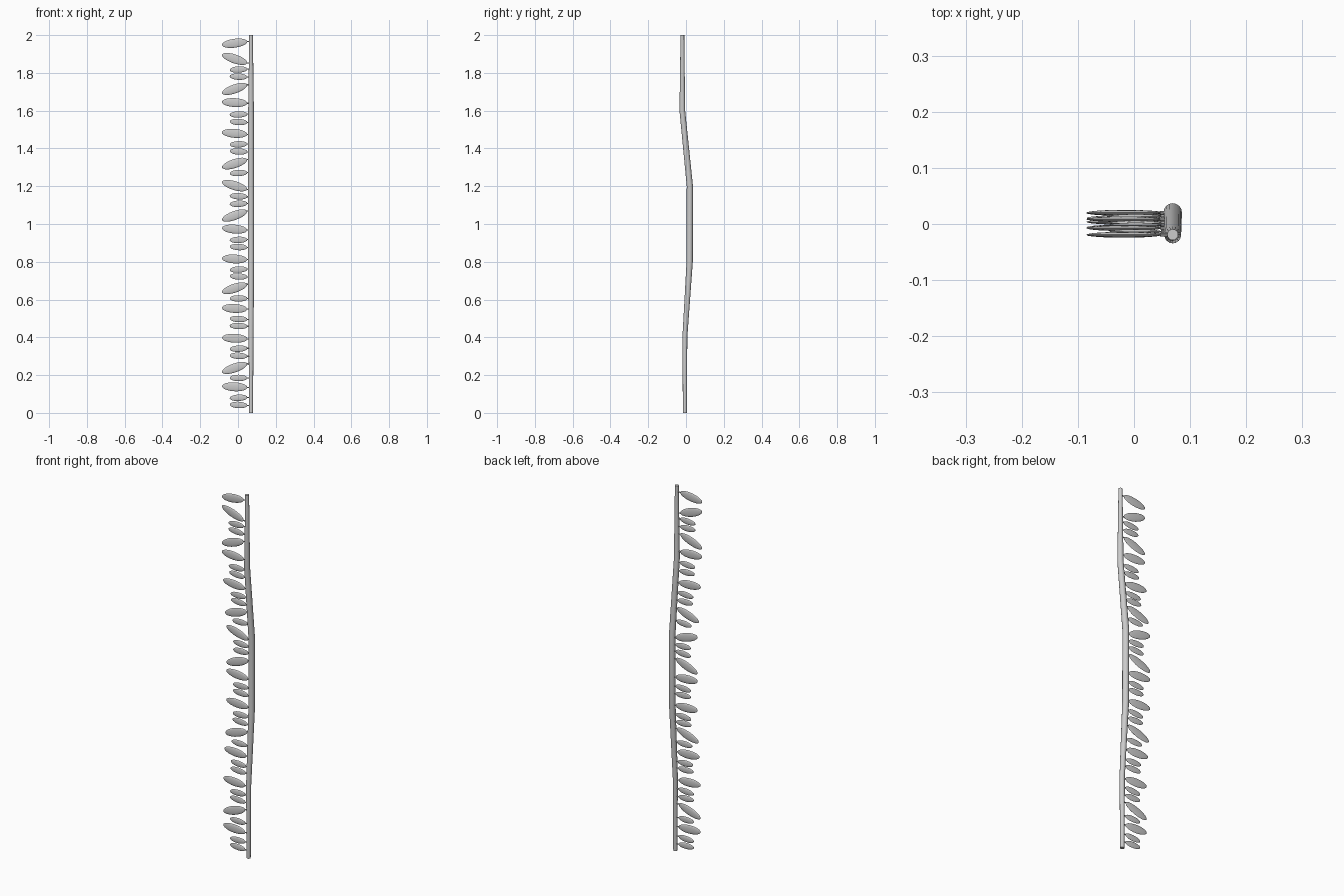
import bpy, bmesh, math
from mathutils import Matrix, Vector

if "Cube" in bpy.data.objects:
    bpy.data.objects.remove(bpy.data.objects["Cube"])

SX = 0.069
# stem stations: z, y, radius
STEM = [(0, -0.006, 0.0105), (0.4, -0.006, 0.013), (0.8, 0.0195, 0.0165),
        (1.2, 0.0205, 0.0165), (1.6, -0.0195, 0.015), (2.0, -0.019, 0.0098)]


def stem_y(z):
    for (z0, y0, _), (z1, y1, _) in zip(STEM, STEM[1:]):
        if z <= z1:
            return y0 + (y1 - y0) * (z - z0) / (z1 - z0)
    return STEM[-1][1]


def finish(bm, name):
    bmesh.ops.recalc_face_normals(bm, faces=bm.faces)
    me = bpy.data.meshes.new(name)
    bm.to_mesh(me)
    bm.free()
    ob = bpy.data.objects.new(name, me)
    bpy.context.collection.objects.link(ob)
    bpy.ops.object.select_all(action='DESELECT')
    ob.select_set(True)
    bpy.context.view_layer.objects.active = ob
    bpy.ops.object.shade_smooth_by_angle(angle=math.radians(40))
    return ob


# gently bent, tapered stem
bm = bmesh.new()
N = 16
rings = []
for z, y, r in STEM:
    rings.append([bm.verts.new((SX + r * math.cos(2 * math.pi * i / N),
                                y + r * math.sin(2 * math.pi * i / N), z)) for i in range(N)])
for a, b in zip(rings, rings[1:]):
    for i in range(N):
        j = (i + 1) % N
        bm.faces.new((a[i], a[j], b[j], b[i]))
bm.faces.new(rings[0][::-1])
bm.faces.new(rings[-1])
finish(bm, "stem")


def add_leaf(bm, z, cx, half_len, half_h, half_t, tilt):
    y = stem_y(z)
    place = Matrix.Translation((cx, y, z)) @ Matrix.Rotation(math.radians(-tilt), 4, 'Y')
    # blade: flattened ellipsoid with its poles at tip and base
    bmesh.ops.create_uvsphere(
        bm, u_segments=16, v_segments=12, radius=1,
        matrix=place @ Matrix.Diagonal((half_len, half_t, half_h, 1)) @ Matrix.Rotation(math.pi / 2, 4, 'Y'))
    # short stalk from the blade base into the stem
    base = place @ Vector((half_len * 0.97, 0, 0))
    end = Vector((SX, y, base.z))
    mid = (base + end) / 2
    bmesh.ops.create_cone(
        bm, cap_ends=True, segments=8, radius1=0.003, radius2=0.003, depth=(end - base).length,
        matrix=Matrix.Translation(mid) @ Matrix.Rotation(math.pi / 2, 4, 'Y'))


# large leaves: height, tilt (positive lifts the stem end)
LARGE = [(0.138, -3), (0.238, 19), (0.395, -3), (0.553, -3), (0.66, 18), (0.815, -3),
         (0.973, -5), (1.045, 20), (1.203, -17), (1.32, 18), (1.48, -5), (1.643, -3),
         (1.715, 19), (1.874, -19), (1.957, 8)]
bm = bmesh.new()
for z, tilt in LARGE:
    add_leaf(bm, z, -0.018, 0.067 / math.cos(math.radians(tilt * 0.9)), 0.0235, 0.005, tilt)
finish(bm, "large_leaves")

# small leaves between them
SMALL = [(0.042, -3), (0.08, 3), (0.185, 0), (0.302, -3), (0.34, 3), (0.46, -2), (0.497, -3),
         (0.606, 0), (0.722, -3), (0.759, 3), (0.878, -3), (0.916, 2), (1.107, 3), (1.147, -3),
         (1.27, 3), (1.384, -3), (1.422, 2), (1.54, -3), (1.58, 2), (1.78, -3), (1.818, 3)]
bm = bmesh.new()
for z, tilt in SMALL:
    add_leaf(bm, z, 0.003, 0.047, 0.017, 0.0042, tilt)
finish(bm, "small_leaves")
